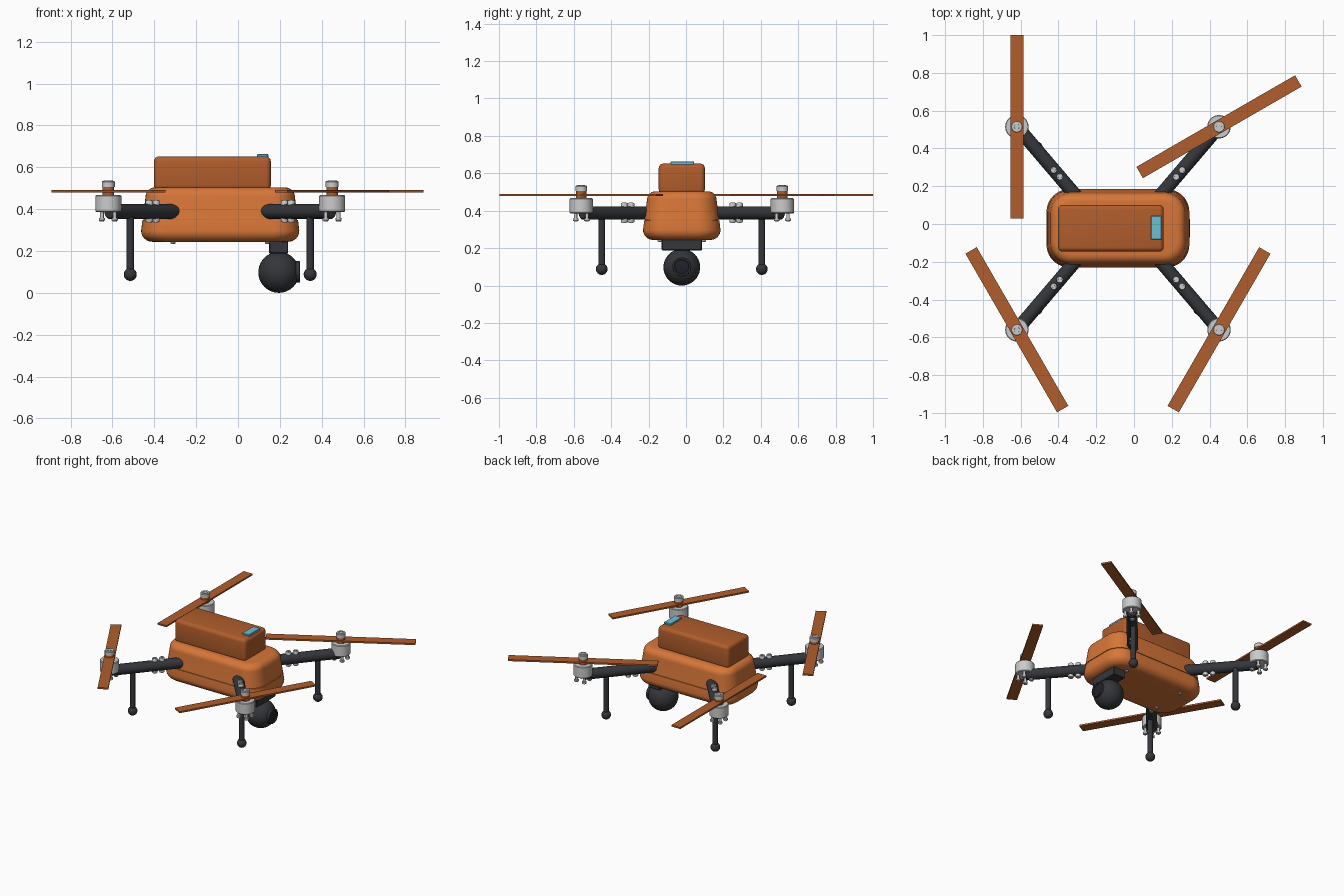
import bpy, bmesh
from math import cos, sin, pi, radians
from mathutils import Vector, Matrix

if "Cube" in bpy.data.objects:
    bpy.data.objects.remove(bpy.data.objects["Cube"])

CX, CY = -0.085, -0.0225          # centre of the airframe


def mat(name, col):
    m = bpy.data.materials.new(name)
    m.diffuse_color = (*col, 1)
    m.use_nodes = True
    m.node_tree.nodes["Principled BSDF"].inputs["Base Color"].default_value = m.diffuse_color
    return m


SHELL = mat("shell_orange", (0.68, 0.18, 0.04))
RUST = mat("rust_orange", (0.44, 0.11, 0.025))
DARK = mat("dark_plastic", (0.035, 0.037, 0.042))
GLASS = mat("lens_glass", (0.015, 0.015, 0.025))
BLUE = mat("display_blue", (0.15, 0.52, 0.66))


def finish(name, bm, m=None, smooth=True):
    bmesh.ops.recalc_face_normals(bm, faces=bm.faces)
    me = bpy.data.meshes.new(name)
    bm.to_mesh(me)
    bm.free()
    ob = bpy.data.objects.new(name, me)
    bpy.context.collection.objects.link(ob)
    if m:
        me.materials.append(m)
    if smooth:
        bpy.ops.object.select_all(action='DESELECT')
        ob.select_set(True)
        bpy.context.view_layer.objects.active = ob
        bpy.ops.object.shade_smooth_by_angle(angle=radians(35))
    return ob


def loft(bm, rings):
    rows = [[bm.verts.new(p) for p in r] for r in rings]
    n = len(rows[0])
    for a, b in zip(rows, rows[1:]):
        for i in range(n):
            bm.faces.new((a[i], a[(i + 1) % n], b[(i + 1) % n], b[i]))
    bm.faces.new(rows[0])
    bm.faces.new(rows[-1])


def turned(name, profile, start, axis=(0, 0, 1), m=None, n=32):
    """Lathe (radius, height) pairs around an axis through start."""
    bm = bmesh.new()
    loft(bm, [[(r * cos(2 * pi * i / n), r * sin(2 * pi * i / n), h)
               for i in range(n)] for r, h in profile])
    q = Vector((0, 0, 1)).rotation_difference(Vector(axis)).to_matrix().to_4x4()
    bm.transform(Matrix.Translation(start) @ q)
    return finish(name, bm, m)


def box(name, lo, hi, m=None, bevel=0.0, rot=0.0, seg=3):
    lo, hi = Vector(lo), Vector(hi)
    bm = bmesh.new()
    bmesh.ops.create_cube(bm, size=1)
    bmesh.ops.scale(bm, vec=hi - lo, verts=bm.verts)
    if bevel:
        bmesh.ops.bevel(bm, geom=bm.edges[:], offset=bevel, segments=seg,
                        profile=0.5, affect='EDGES')
    bm.transform(Matrix.Translation((lo + hi) / 2) @ Matrix.Rotation(rot, 4, 'Z'))
    return finish(name, bm, m, bevel > 0)


def ball(name, c, r, m):
    bm = bmesh.new()
    bmesh.ops.create_uvsphere(bm, u_segments=32, v_segments=20, radius=r)
    bm.transform(Matrix.Translation(c))
    return finish(name, bm, m)


def cap_bolt(name, c, r, h, up=1):
    """Hex bolt head with a raised round washer base and hexagonal recess."""
    turned(name + "_base", [(r, 0), (r, h * 0.85), (r * 0.9, h), (r * 0.7, h)],
           c, (0, 0, 1) if up > 0 else (1e-6, 0, -1), n=24)
    top = Vector(c) + Vector((0, 0, up * h))
    turned(name + "_hex", [(r * 0.72, -h * 0.3), (r * 0.72, 0.003),
                           (r * 0.52, 0.003), (r * 0.5, 0.0005)],
           top, (0, 0, 1) if up > 0 else (1e-6, 0, -1), n=6)


# Main body: stacked rounded-rectangle sections with a seam groove
def section(z, inset, hx=0.378, hy=0.207, rad=0.12, k=10):
    pts = []
    r = rad - inset * 0.6
    for sx, sy, a0 in ((1, 1, 0), (-1, 1, 90), (-1, -1, 180), (1, -1, 270)):
        for i in range(k + 1):
            a = radians(a0 + 90 * i / k)
            pts.append((CX + sx * (hx - inset - r) + r * cos(a),
                        CY + sy * (hy - inset - r) + r * sin(a), z))
    return pts


prof = []
for i in range(9):                                    # lower rounding
    a = pi / 2 * i / 8
    prof.append((0.297 - 0.053 * cos(a), 0.053 * (1 - sin(a))))
prof += [(0.347, 0.006), (0.348, 0.011), (0.353, 0.011), (0.354, 0.007)]
for i in range(9):                                    # upper rounding
    a = pi / 2 * i / 8
    prof.append((0.458 + 0.046 * sin(a), 0.021 + 0.046 * (1 - cos(a))))
bm = bmesh.new()
loft(bm, [section(z, d) for z, d in prof])
finish("body_shell", bm, SHELL)

# Battery pack and display on top
box("battery_pack", (-0.402, -0.146, 0.49), (0.157, 0.101, 0.652), RUST, 0.024, seg=4)
box("battery_display", (0.09, -0.083, 0.64), (0.145, 0.044, 0.663), BLUE, 0.003, seg=1)

# Underside screws
for sx in (-1, 1):
    for sy in (-1, 1):
        cap_bolt("belly_screw", (CX + sx * 0.225, CY + sy * 0.118, 0.246), 0.012, 0.01, -1)

# Camera: mount, ball housing, lens facing +x
box("camera_mount", (0.148, -0.13, 0.188), (0.24, 0.085, 0.26), DARK, 0.004, seg=1)
turned("camera_neck", [(0.04, 0.16), (0.04, 0.2)], (0.195, CY, 0), m=DARK)
ball("camera_housing", (0.195, CY, 0.098), 0.098, DARK)
turned("camera_lens_ring", [(0.051, 0.05), (0.051, 0.099), (0.048, 0.102), (0.04, 0.102),
                            (0.037, 0.096)], (0.195, CY, 0.1), (1, 0, 0), DARK)
turned("camera_lens_glass", [(0.037, 0.09), (0.037, 0.097), (0.02, 0.1)],
       (0.195, CY, 0.1), (1, 0, 0), GLASS)

# Four rotor assemblies
blade_angle = {(-1, 1): 90, (1, 1): 30, (-1, -1): -60, (1, -1): 60}
for (sx, sy), ang in blade_angle.items():
    def at(x, y, z):
        return Vector((CX + sx * x, CY + sy * y, z))

    # Arm with clamp bolts above and below
    a, b = at(0.2, 0.145, 0.388), at(0.53, 0.532, 0.388)
    length = (b - a).length
    turned("arm", [(0.036, 0), (0.036, length - 0.006), (0.03, length)], a, (b - a).normalized(), DARK)
    for x, y in ((0.34, 0.308), (0.308, 0.272)):
        turned("clamp_bolt_shank", [(0.009, 0.345), (0.009, 0.43)], at(x, y, 0), n=16)
        cap_bolt("clamp_bolt", at(x, y, 0.416), 0.018, 0.025)
        cap_bolt("clamp_nut", at(x, y, 0.36), 0.018, 0.022, -1)

    # Landing leg with ball foot
    turned("landing_leg", [(0.018, 0.088), (0.018, 0.395)], at(0.43, 0.428, 0), m=DARK, n=24)
    ball("leg_foot", at(0.43, 0.428, 0.088), 0.031, DARK)

    # Motor can, mounting screws, propeller hub and nut
    c = at(0.535, 0.5375, 0)
    turned("motor", [(0.058, 0.386), (0.062, 0.39), (0.062, 0.463), (0.058, 0.467)], c, n=40)
    for i in range(4):
        p = c + Vector((0.043 * cos(pi / 4 + i * pi / 2), 0.043 * sin(pi / 4 + i * pi / 2), 0))
        turned("motor_screw", [(0.009, 0.39), (0.009, 0.357)], p, n=16)
        cap_bolt("motor_screw_head", p + Vector((0, 0, 0.358)), 0.015, 0.013, -1)
    turned("propeller_hub", [(0.028, 0.46), (0.028, 0.508)], c, m=RUST)
    cap_bolt("propeller_nut", c + Vector((0, 0, 0.506)), 0.031, 0.029)

    # Propeller blade
    half = Vector((0.485, 0.0345, 0.0055))
    mid = c + Vector((0, 0, 0.485))
    box("propeller_blade", mid - half, mid + half, RUST, rot=radians(ang))
